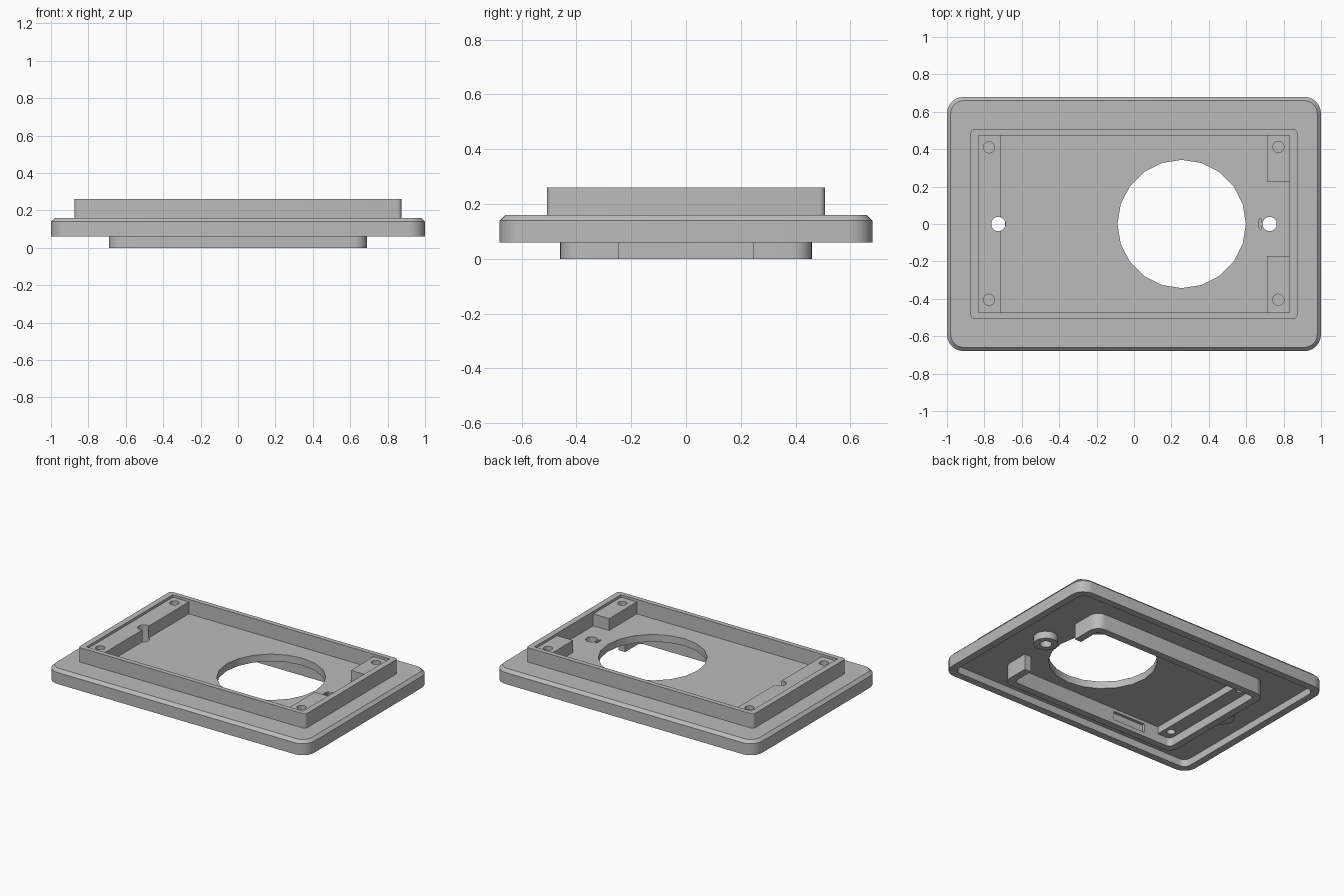
import bpy, bmesh, math
from mathutils import Matrix

default = bpy.data.objects.get("Cube")
if default:
    bpy.data.objects.remove(default, do_unlink=True)

grey = bpy.data.materials.new("plain_grey")
grey.use_nodes = True
GREY = (0.5, 0.5, 0.5, 1)
grey.diffuse_color = GREY
grey.node_tree.nodes["Principled BSDF"].inputs["Base Color"].default_value = GREY


def finish(name, bm):
    bmesh.ops.recalc_face_normals(bm, faces=bm.faces)
    mesh = bpy.data.meshes.new(name)
    bm.to_mesh(mesh)
    bm.free()
    mesh.materials.append(grey)
    ob = bpy.data.objects.new(name, mesh)
    bpy.context.collection.objects.link(ob)
    return ob


def slab(name, hx, hy, radius, layers, segs=6):
    """Rounded rectangle lofted through (inset, z) layers."""
    bm = bmesh.new()
    loops = []
    for inset, z in layers:
        r = radius - inset
        loop = []
        for k, (sx, sy) in enumerate(((1, 1), (-1, 1), (-1, -1), (1, -1))):
            for i in range(segs + 1):
                a = (k + i / segs) * math.pi / 2
                loop.append(bm.verts.new((sx * (hx - radius) + r * math.cos(a),
                                          sy * (hy - radius) + r * math.sin(a), z)))
        loops.append(loop)
    bm.faces.new(loops[0])
    bm.faces.new(loops[-1])
    for low, high in zip(loops, loops[1:]):
        for i in range(len(low)):
            j = (i + 1) % len(low)
            bm.faces.new((low[i], low[j], high[j], high[i]))
    return finish(name, bm)


def box(name, x0, x1, y0, y1, z0, z1):
    bm = bmesh.new()
    bmesh.ops.create_cube(bm, size=1)
    bm.transform(Matrix.Translation(((x0 + x1) / 2, (y0 + y1) / 2, (z0 + z1) / 2))
                 @ Matrix.Diagonal((x1 - x0, y1 - y0, z1 - z0, 1)))
    return finish(name, bm)


def rod(name, x, y, r, z0, z1, segs=20, squash=1):
    bm = bmesh.new()
    bmesh.ops.create_cone(bm, cap_ends=True, segments=segs, radius1=r, radius2=r, depth=z1 - z0)
    bm.transform(Matrix.Translation((x, y, (z0 + z1) / 2)) @ Matrix.Diagonal((squash, 1, 1, 1)))
    return finish(name, bm)


def cut(target, *cutters):
    """Subtract the cutters, then discard them."""
    for cutter in cutters:
        bpy.context.view_layer.objects.active = target
        mod = target.modifiers.new("cut", "BOOLEAN")
        mod.operation = "DIFFERENCE"
        mod.solver = "EXACT"
        mod.object = cutter
        bpy.ops.object.modifier_apply(modifier=mod.name)
        bpy.data.objects.remove(cutter, do_unlink=True)


def through(x):
    return rod("cutter", x, 0, 0.038, -0.1, 0.4)


# Base plate: chamfered top, hollow underside, window and screw holes
plate = slab("base_plate", 1, 0.68, 0.09, [(0, 0.06), (0, 0.14), (0.02, 0.16)])
cut(plate,
    slab("cutter", 0.95, 0.63, 0.05, [(0, 0), (0, 0.11)]),
    rod("cutter", 0.255, 0, 0.343, -0.1, 0.4),
    through(-0.725), through(0.725),
    rod("cutter", 0.675, 0, 0.028, -0.1, 0.4, squash=0.3))

# Raised frame around the tray
frame = slab("upper_frame", 0.873, 0.507, 0.02, [(0, 0.16), (0, 0.26)], 4)
cut(frame, box("cutter", -0.832, 0.832, -0.474, 0.474, 0.1, 0.4))

# Mounting blocks inside the tray
blocks = [box("left_end_block", -0.832, -0.71, -0.474, 0.474, 0.16, 0.243),
          box("back_corner_block", 0.71, 0.832, 0.225, 0.474, 0.16, 0.243),
          box("front_corner_block", 0.71, 0.832, -0.474, -0.17, 0.16, 0.243)]
cut(blocks[0], through(-0.725), *[rod("cutter", -0.775, y, 0.03, 0.18, 0.4) for y in (-0.405, 0.41)])
cut(blocks[1], rod("cutter", 0.772, 0.412, 0.03, 0.18, 0.4))
cut(blocks[2], rod("cutter", 0.772, -0.405, 0.03, 0.18, 0.4))

# Lower collar, open at one end
collar = slab("lower_collar", 0.69, 0.46, 0.07, [(0, 0), (0, 0.11)])
cut(collar,
    slab("cutter", 0.64, 0.41, 0.03, [(0, -0.1), (0, 0.2)]),
    box("cutter", 0.5, 0.8, -0.247, 0.244, -0.1, 0.2),
    box("cutter", -0.43, -0.18, -0.43, -0.3, 0.03, 0.09))

# Screw shelf inside the collar
shelf = box("screw_shelf", -0.645, -0.54, -0.412, 0.412, 0.06, 0.11)
cut(shelf, *[rod("cutter", -0.588, y, 0.028, 0, 0.1) for y in (-0.34, 0.34)])

# Screw bosses under the plate
bosses = []
for label, x in (("right", -0.725), ("left", 0.725)):
    boss = rod(label + "_screw_boss", x, 0, 0.077, 0.06, 0.11, 24)
    cut(boss, through(x))
    bosses.append(boss)

# Smooth the rounded corners, keep edges crisp
bpy.ops.object.select_all(action="DESELECT")
for ob in [plate, frame, collar, shelf] + blocks + bosses:
    ob.select_set(True)
bpy.context.view_layer.objects.active = plate
bpy.ops.object.shade_smooth_by_angle(angle=math.radians(30))
